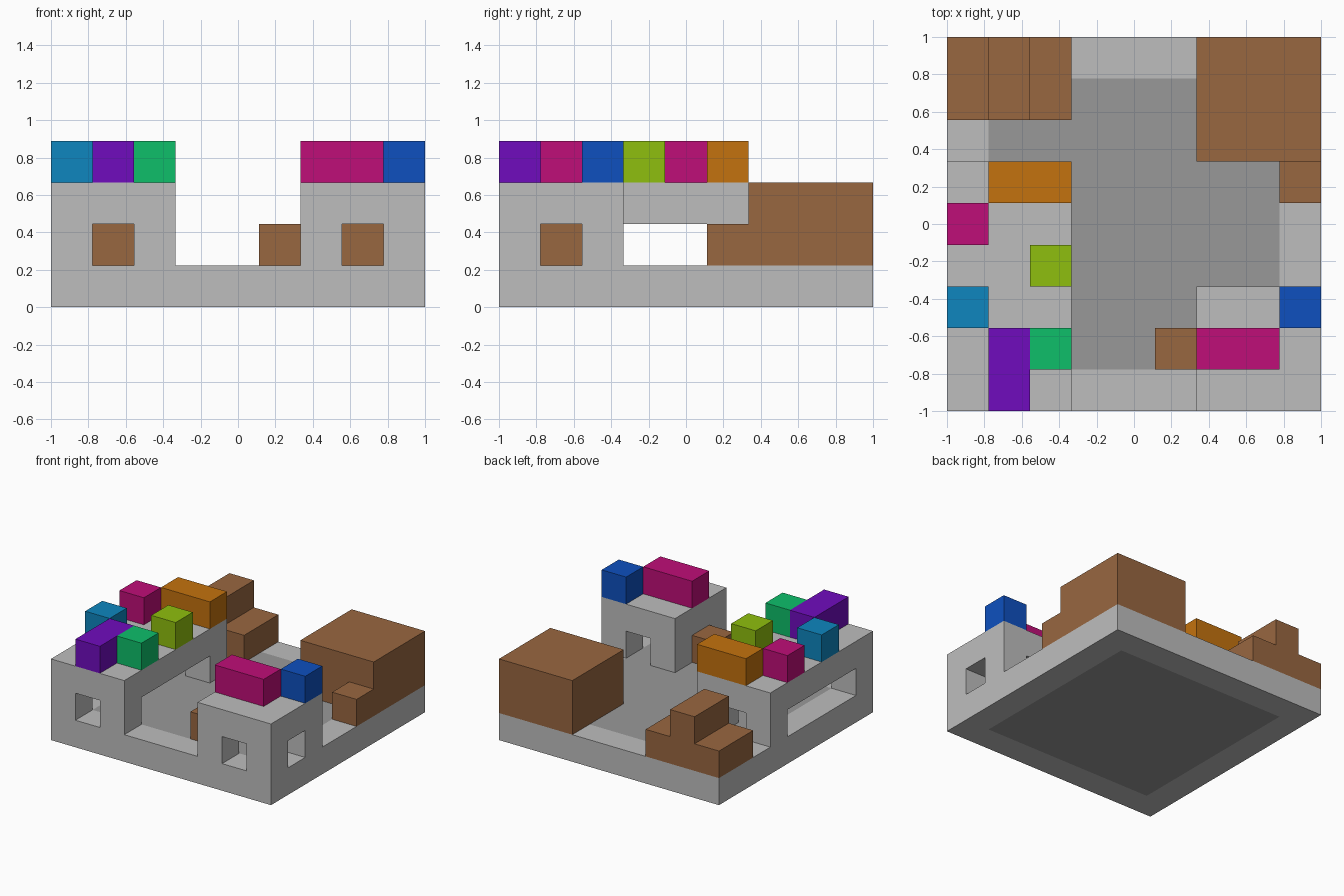
import bpy
import bmesh

cube = bpy.data.objects.get("Cube")
if cube:
    bpy.data.objects.remove(cube, do_unlink=True)

U = 2 / 9  # block size: the model is a 9 x 9 x 4 block grid


def linear(c):
    return c / 12.92 if c <= 0.04045 else ((c + 0.055) / 1.055) ** 2.4


def material(name, r, g, b):
    m = bpy.data.materials.new(name)
    col = (linear(r / 255), linear(g / 255), linear(b / 255), 1)
    m.diffuse_color = col
    m.use_nodes = True
    m.node_tree.nodes["Principled BSDF"].inputs["Base Color"].default_value = col
    return m


STONE = material("light_grey_stone", 190, 190, 190)
FLOOR = material("grey_floor", 153, 153, 153)
WOOD = material("brown_wood", 153, 103, 64)
CYAN = material("cyan_blue", 14, 134, 191)
PURPLE = material("purple", 112, 12, 190)
GREEN = material("green", 14, 191, 106)
LIME = material("lime", 143, 191, 14)
MAGENTA = material("magenta", 191, 14, 120)
ORANGE = material("orange", 196, 114, 14)
BLUE = material("blue", 14, 80, 191)


def add_box(bm, start, size):
    """Add a box given by its first grid cell and its size in cells."""
    verts = bmesh.ops.create_cube(bm, size=1)["verts"]
    for v in verts:
        p = [(start[i] + size[i] * (v.co[i] + 0.5)) * U for i in range(3)]
        v.co = (p[0] - 1, p[1] - 1, p[2])


def finish(bm, name, *mats):
    mesh = bpy.data.meshes.new(name)
    bm.to_mesh(mesh)
    bm.free()
    for m in mats:
        mesh.materials.append(m)
    obj = bpy.data.objects.new(name, mesh)
    bpy.context.collection.objects.link(obj)
    return obj


def part(name, mat, *boxes):
    bm = bmesh.new()
    for start, size in boxes:
        add_box(bm, start, size)
    return finish(bm, name, mat)


# Base slab: stone rim around an inset floor, above and below
bm = bmesh.new()
add_box(bm, (0, 0, 0), (9, 9, 1))
bm.normal_update()
ends = [f for f in bm.faces if abs(f.normal.z) > 0.9]
bmesh.ops.inset_individual(bm, faces=ends, thickness=U, use_even_offset=True)
for f in bm.faces:
    c = f.calc_center_median()
    inner = abs(f.normal.z) > 0.9 and abs(c.x) < 0.1 and abs(c.y) < 0.1
    f.material_index = 1 if inner else 0
finish(bm, "base_slab", STONE, FLOOR)


# Houses: a thick roof on four corner pillars, leaving openings between them
def house(name, x, y, depth):
    part(name + "_roof", STONE, ((x, y, 2), (3, depth, 1)))
    part(name + "_pillars", STONE,
         *[((x + i, y + j, 1), (1, 1, 1)) for i in (0, 2) for j in (0, depth - 1)])


house("long_house", 0, 0, 6)
house("small_tower", 6, 0, 3)

# Wooden blocks on the ground
part("large_crate", WOOD, ((6, 6, 1), (3, 3, 2)))
part("side_crate", WOOD, ((8, 5, 1), (1, 1, 1)))
part("door_crate", WOOD, ((5, 1, 1), (1, 1, 1)))
part("stepped_crate_tall", WOOD, ((1, 7, 1), (1, 2, 2)))
part("stepped_crate_sides", WOOD, *[((x, 7, 1), (1, 2, 1)) for x in (0, 2)])

# Coloured blocks on the roofs
for name, mat, x, y, w, d in (
        ("cyan_block", CYAN, 0, 2, 1, 1),
        ("purple_block", PURPLE, 1, 0, 1, 2),
        ("green_block", GREEN, 2, 1, 1, 1),
        ("lime_block", LIME, 2, 3, 1, 1),
        ("magenta_block", MAGENTA, 0, 4, 1, 1),
        ("orange_block", ORANGE, 1, 5, 2, 1),
        ("long_magenta_block", MAGENTA, 6, 1, 2, 1),
        ("blue_block", BLUE, 8, 2, 1, 1)):
    part(name, mat, ((x, y, 3), (w, d, 1)))
